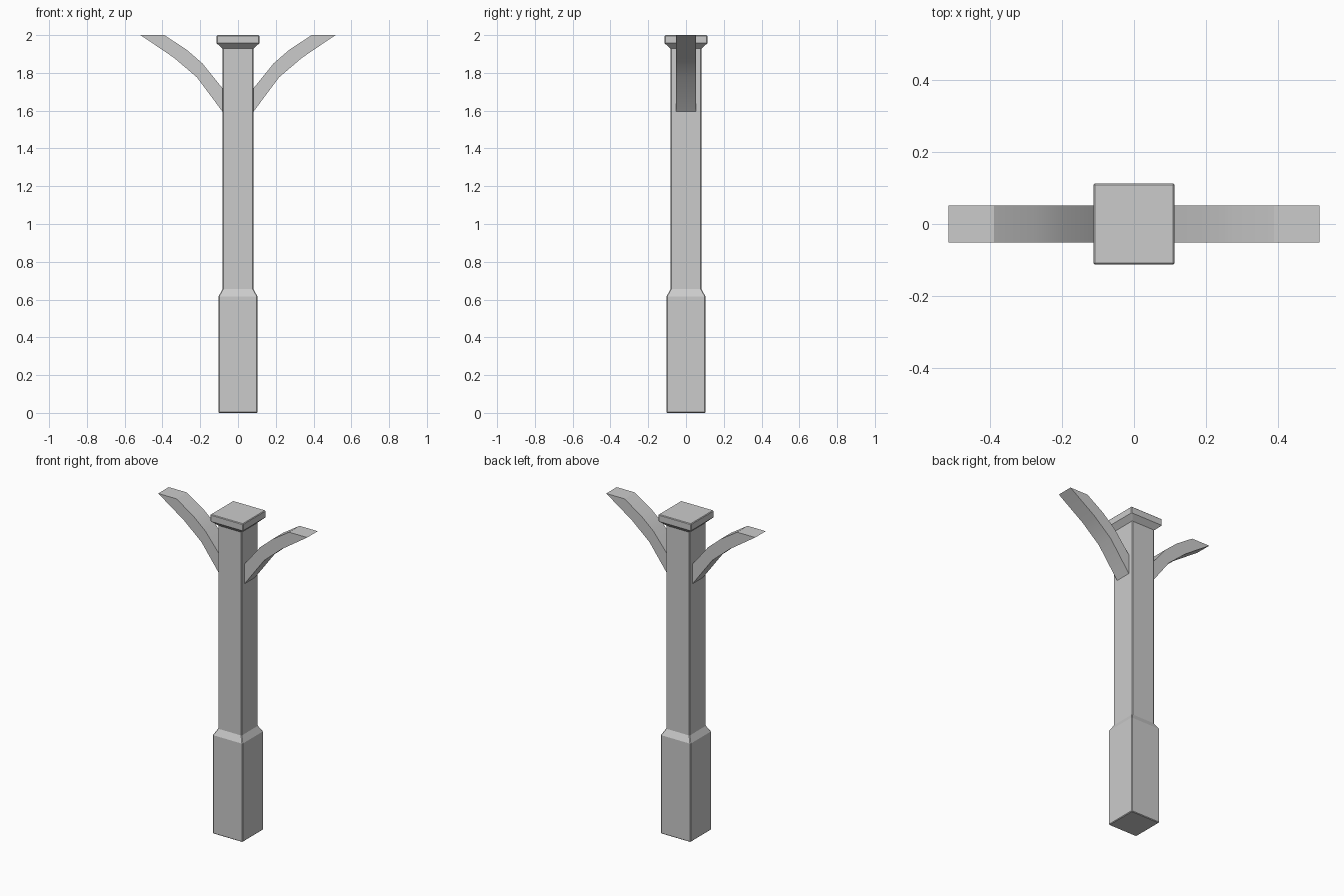
import bpy, bmesh

if "Cube" in bpy.data.objects:
    bpy.data.objects.remove(bpy.data.objects["Cube"])


def finish(name, bm):
    bmesh.ops.recalc_face_normals(bm, faces=bm.faces)
    mesh = bpy.data.meshes.new(name)
    bm.to_mesh(mesh)
    bm.free()
    obj = bpy.data.objects.new(name, mesh)
    bpy.context.collection.objects.link(obj)
    return obj


def square_loft(name, profile):
    """Stack square rings given as (half width, height) and cap both ends."""
    bm = bmesh.new()
    rings = [[bm.verts.new((sx * w, sy * w, z))
              for sx, sy in ((-1, -1), (1, -1), (1, 1), (-1, 1))]
             for w, z in profile]
    for a, b in zip(rings, rings[1:]):
        for i in range(4):
            j = (i + 1) % 4
            bm.faces.new((a[i], a[j], b[j], b[i]))
    bm.faces.new(rings[0][::-1])
    bm.faces.new(rings[-1])
    return finish(name, bm)


# Post: wide base, tapered shoulder, shaft and flared cap
post = square_loft("post", [(0.103, 0), (0.103, 0.617), (0.082, 0.655),
                            (0.082, 1.928), (0.113, 1.957), (0.113, 2.0)])
bevel = post.modifiers.new("soft_edges", 'BEVEL')
bevel.width = 0.004
bevel.segments = 1
bevel.limit_method = 'ANGLE'
bevel.angle_limit = 1.0

# Curved brackets: strips between matching lower and upper edge points
LOWER = [(0.08, 1.592), (0.217, 1.776), (0.339, 1.88), (0.516, 2.0)]
UPPER = [(0.08, 1.716), (0.19, 1.852), (0.275, 1.925), (0.39, 2.0)]
HALF_DEPTH = 0.052


def bracket(name, side):
    bm = bmesh.new()
    sections = []
    for (lx, lz), (ux, uz) in zip(LOWER, UPPER):
        sections.append([bm.verts.new((side * x, y, z)) for x, y, z in (
            (lx, -HALF_DEPTH, lz), (lx, HALF_DEPTH, lz),
            (ux, HALF_DEPTH, uz), (ux, -HALF_DEPTH, uz))])
    for a, b in zip(sections, sections[1:]):
        for i in range(4):
            j = (i + 1) % 4
            bm.faces.new((a[i], a[j], b[j], b[i]))
    bm.faces.new(sections[0])
    bm.faces.new(sections[-1])
    obj = finish(name, bm)
    bpy.ops.object.select_all(action='DESELECT')
    obj.select_set(True)
    bpy.context.view_layer.objects.active = obj
    bpy.ops.object.shade_smooth_by_angle(angle=0.5)


bracket("right_bracket", 1)
bracket("left_bracket", -1)
